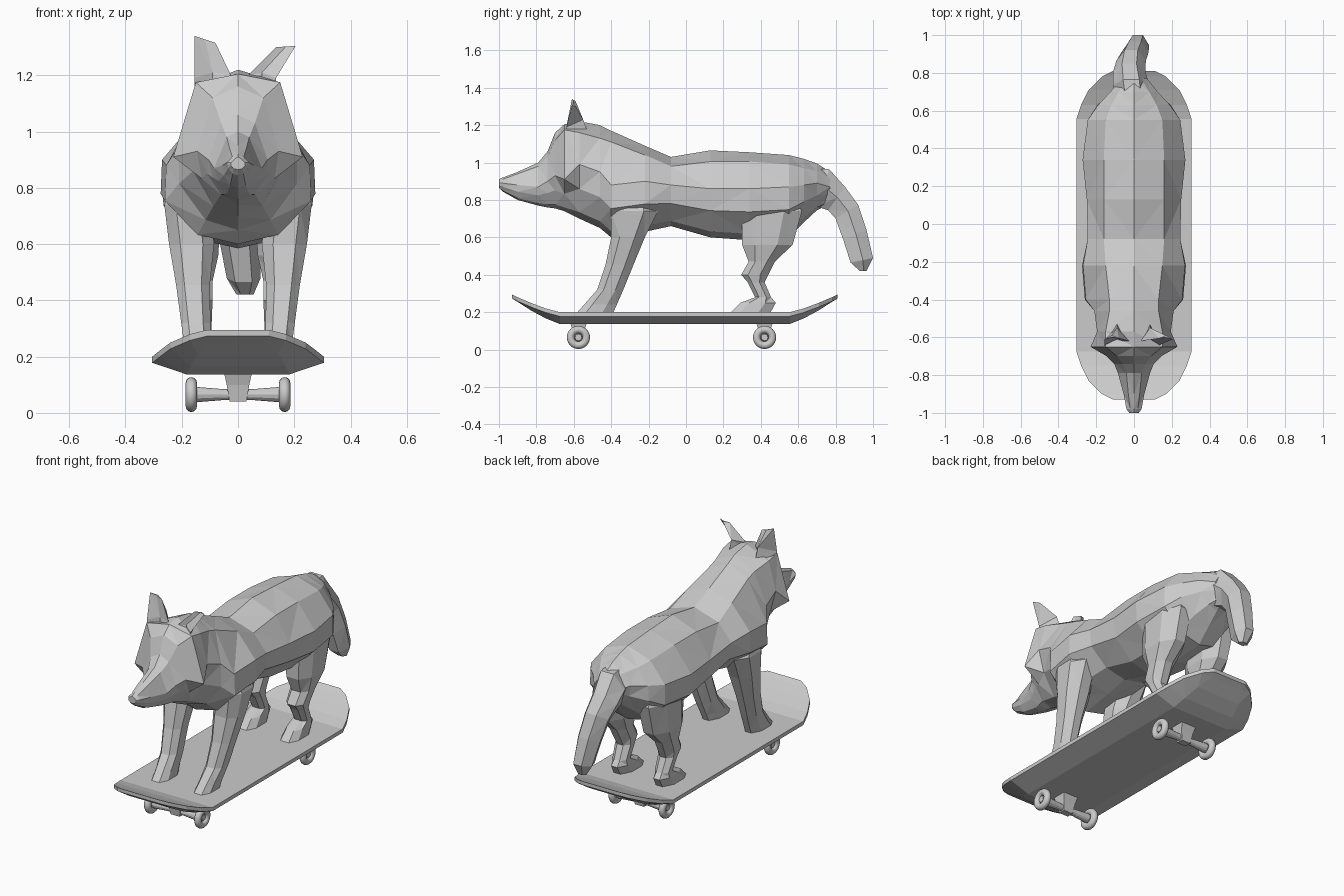
import bpy
import bmesh
import math
from mathutils import Vector

default_cube = bpy.data.objects.get("Cube")
if default_cube:
    bpy.data.objects.remove(default_cube, do_unlink=True)

grey = bpy.data.materials.new("plain_grey")
grey.use_nodes = True
colour = (0.6, 0.6, 0.6, 1)
grey.diffuse_color = colour
grey.node_tree.nodes["Principled BSDF"].inputs["Base Color"].default_value = colour


def loft(name, rings):
    """Skin a list of equal-sized vertex rings and cap both ends."""
    bm = bmesh.new()
    loops = [[bm.verts.new(point) for point in ring] for ring in rings]
    count = len(loops[0])
    for first, second in zip(loops, loops[1:]):
        for i in range(count):
            j = (i + 1) % count
            bm.faces.new((first[i], first[j], second[j], second[i]))
    bm.faces.new(loops[0])
    bm.faces.new(loops[-1])
    bmesh.ops.triangulate(bm, faces=bm.faces[:], quad_method="SHORT_EDGE")
    bmesh.ops.recalc_face_normals(bm, faces=bm.faces[:])
    mesh = bpy.data.meshes.new(name)
    bm.to_mesh(mesh)
    bm.free()
    mesh.materials.append(grey)
    obj = bpy.data.objects.new(name, mesh)
    bpy.context.collection.objects.link(obj)


def mirrored_ring(y, half):
    """Close a half outline, listed from top to bottom, across the centre plane."""
    other = [(-x, z) for x, z in reversed(half) if x > 0]
    return [Vector((x, y, z)) for x, z in list(half) + other]


def torso_ring(y, top, ridge, drop, wide, shoulder, flank, bottom):
    """Section with a rounded back, a flank in two facets and a belly keel."""
    depth = shoulder - bottom
    return mirrored_ring(y, [
        (0, top), (ridge, top - drop), (wide, shoulder),
        (flank, bottom + depth * 0.55),
        (flank * 0.55, bottom + depth * 0.12), (0, bottom)])


# Head from the nose to the cheeks
head = [
    (-1.00, 0.91, 0.015, 0.01, 0.025, 0.89, 0.025, 0.865),
    (-0.98, 0.92, 0.02, 0.01, 0.04, 0.89, 0.035, 0.845),
    (-0.90, 0.95, 0.03, 0.01, 0.055, 0.88, 0.05, 0.80),
    (-0.79, 1.00, 0.04, 0.02, 0.085, 0.87, 0.07, 0.77),
    (-0.74, 1.06, 0.06, 0.03, 0.105, 0.90, 0.09, 0.76),
    (-0.70, 1.16, 0.09, 0.04, 0.145, 0.93, 0.11, 0.755),
    (-0.65, 1.205, 0.15, 0.03, 0.23, 0.91, 0.13, 0.74),
]
# Neck, trunk and rump
trunk = [
    (-0.57, 1.22, 0.15, 0.06, 0.195, 0.99, 0.16, 0.70),
    (-0.46, 1.20, 0.13, 0.07, 0.21, 0.95, 0.21, 0.65),
    (-0.40, 1.17, 0.13, 0.06, 0.255, 0.88, 0.26, 0.60),
    (-0.22, 1.09, 0.15, 0.05, 0.27, 0.90, 0.275, 0.63),
    (-0.08, 1.03, 0.16, 0.05, 0.245, 0.88, 0.235, 0.66),
    (0.13, 1.065, 0.16, 0.06, 0.25, 0.86, 0.235, 0.60),
    (0.34, 1.055, 0.16, 0.05, 0.272, 0.86, 0.265, 0.585),
    (0.55, 1.04, 0.15, 0.05, 0.245, 0.87, 0.245, 0.60),
    (0.63, 1.02, 0.12, 0.05, 0.19, 0.88, 0.195, 0.68),
    (0.70, 0.995, 0.08, 0.04, 0.125, 0.89, 0.11, 0.745),
    (0.77, 0.95, 0.04, 0.03, 0.07, 0.87, 0.05, 0.78),
]
loft("head_and_body", [torso_ring(*section) for section in head + trunk])


# Ears: a wedge rising to a slanted tip, hollowed at the front
def ear(name, inner, outer, tip_inner, tip_outer, tip_z, slant):
    middle = (inner + outer) / 2
    base = [(inner, -0.63, 1.15), (middle, -0.61, 1.12),
            (outer, -0.65, 1.08), (middle, -0.51, 1.12)]
    shoulder = [(inner, -0.62, 1.20), (middle, -0.61, 1.21),
                (outer, -0.64, 1.19), (middle, -0.55, 1.23)]
    near = (tip_inner + tip_outer) / 2
    tip = [(tip_inner, -0.605, tip_z - slant), (near, -0.60, tip_z - slant / 2),
           (tip_outer, -0.61, tip_z), (near, -0.59, tip_z - slant / 2)]
    loft(name, [base, shoulder, tip])


ear("right_ear", -0.025, -0.155, -0.08, -0.155, 1.34, 0.025)
ear("left_ear", 0.035, 0.135, 0.135, 0.205, 1.305, 0.005)


# Legs: z, centre x, half thickness, front y, back y
def leg(name, side, sections):
    rings = []
    for z, centre, half, front, back in sections:
        length = back - front
        outline = [(0.5, 0), (1, 0.25), (1, 0.7), (0.4, 1),
                   (-0.4, 1), (-1, 0.7), (-1, 0.25), (-0.5, 0)]
        rings.append([(side * (centre + half * u), front + length * v, z)
                      for u, v in outline])
    loft(name, rings)


front_leg = [
    (0.82, 0.16, 0.075, -0.36, -0.19),
    (0.74, 0.18, 0.082, -0.40, -0.15),
    (0.60, 0.165, 0.08, -0.40, -0.22),
    (0.455, 0.16, 0.06, -0.43, -0.28),
    (0.32, 0.15, 0.052, -0.475, -0.335),
    (0.24, 0.143, 0.048, -0.545, -0.37),
    (0.195, 0.14, 0.05, -0.585, -0.39),
]
hind_leg = [
    (0.84, 0.13, 0.07, 0.38, 0.57),
    (0.74, 0.15, 0.09, 0.30, 0.62),
    (0.56, 0.15, 0.08, 0.30, 0.57),
    (0.47, 0.15, 0.06, 0.335, 0.475),
    (0.40, 0.145, 0.055, 0.295, 0.44),
    (0.36, 0.142, 0.05, 0.33, 0.42),
    (0.28, 0.14, 0.045, 0.37, 0.455),
    (0.25, 0.14, 0.05, 0.29, 0.48),
    (0.195, 0.14, 0.055, 0.235, 0.45),
]
for side_name, side in (("left", 1), ("right", -1)):
    leg(side_name + "_front_leg", side, front_leg)
    leg(side_name + "_hind_leg", side, hind_leg)

# Tail: centre x, half width, then y and z of the upper and under edges
tail = [
    (0, 0.09, 0.64, 0.97, 0.62, 0.80),
    (-0.015, 0.095, 0.765, 0.965, 0.70, 0.765),
    (-0.025, 0.085, 0.85, 0.87, 0.76, 0.745),
    (-0.015, 0.078, 0.92, 0.775, 0.80, 0.70),
    (0.005, 0.072, 0.965, 0.64, 0.84, 0.59),
    (0.02, 0.06, 1.00, 0.49, 0.88, 0.465),
    (0.025, 0.03, 0.965, 0.42, 0.93, 0.42),
]
tail_rings = []
for x, half, upper_y, upper_z, under_y, under_z in tail:
    upper = Vector((x, upper_y, upper_z))
    under = Vector((x, under_y, under_z))
    tail_rings.append([
        upper.lerp(under, t) + Vector((half * u, 0, 0))
        for u, t in ((-0.45, 0), (0.45, 0), (1, 0.45), (0.5, 1), (-0.5, 1), (-1, 0.45))])
loft("tail", tail_rings)

# Deck: distance from its middle, half width, lift, thickness
deck_middle = -0.06
deck_half = [(0.615, 0.305, 0, 0.063), (0.69, 0.28, 0.02, 0.053),
             (0.77, 0.24, 0.05, 0.04), (0.84, 0.17, 0.08, 0.025),
             (0.87, 0.11, 0.095, 0.022)]
deck = [(-d, w, h, t) for d, w, h, t in reversed(deck_half)] + deck_half
loft("deck", [
    mirrored_ring(deck_middle + d, [
        (0, 0.2 + h), (w, 0.2 + h), (w, 0.178 + h),
        (w * 0.6, 0.2 + h - t), (0, 0.2 + h - t)])
    for d, w, h, t in deck])


# Trucks and wheels
def disc(x, y, z, radius, sides=12):
    return [(x, y + radius * math.cos(math.tau * i / sides),
             z + radius * math.sin(math.tau * i / sides)) for i in range(sides)]


axle_z = 0.065
for end, y in (("front", -0.575), ("rear", 0.42)):
    loft(end + "_truck_block", [
        [(-w, y - d, z), (w, y - d, z), (w, y + d, z), (-w, y + d, z)]
        for w, d, z in ((0.05, 0.045, 0.145), (0.04, 0.03, 0.10), (0.03, 0.02, 0.04))])
    axle = [(0.02, 0.019), (0.06, 0.02), (0.145, 0.027), (0.175, 0.018)]
    axle = [(-x, r) for x, r in reversed(axle)] + axle
    loft(end + "_axle", [disc(x, y, axle_z, r) for x, r in axle])
    for side_name, side in (("left", 1), ("right", -1)):
        bpy.ops.mesh.primitive_torus_add(
            major_segments=24, minor_segments=12, major_radius=0.042,
            minor_radius=0.02, location=(side * 0.166, y, axle_z),
            rotation=(0, math.pi / 2, 0))
        wheel = bpy.context.object
        wheel.name = "_".join((end, side_name, "wheel"))
        wheel.data.materials.append(grey)
        bpy.ops.object.shade_smooth()
